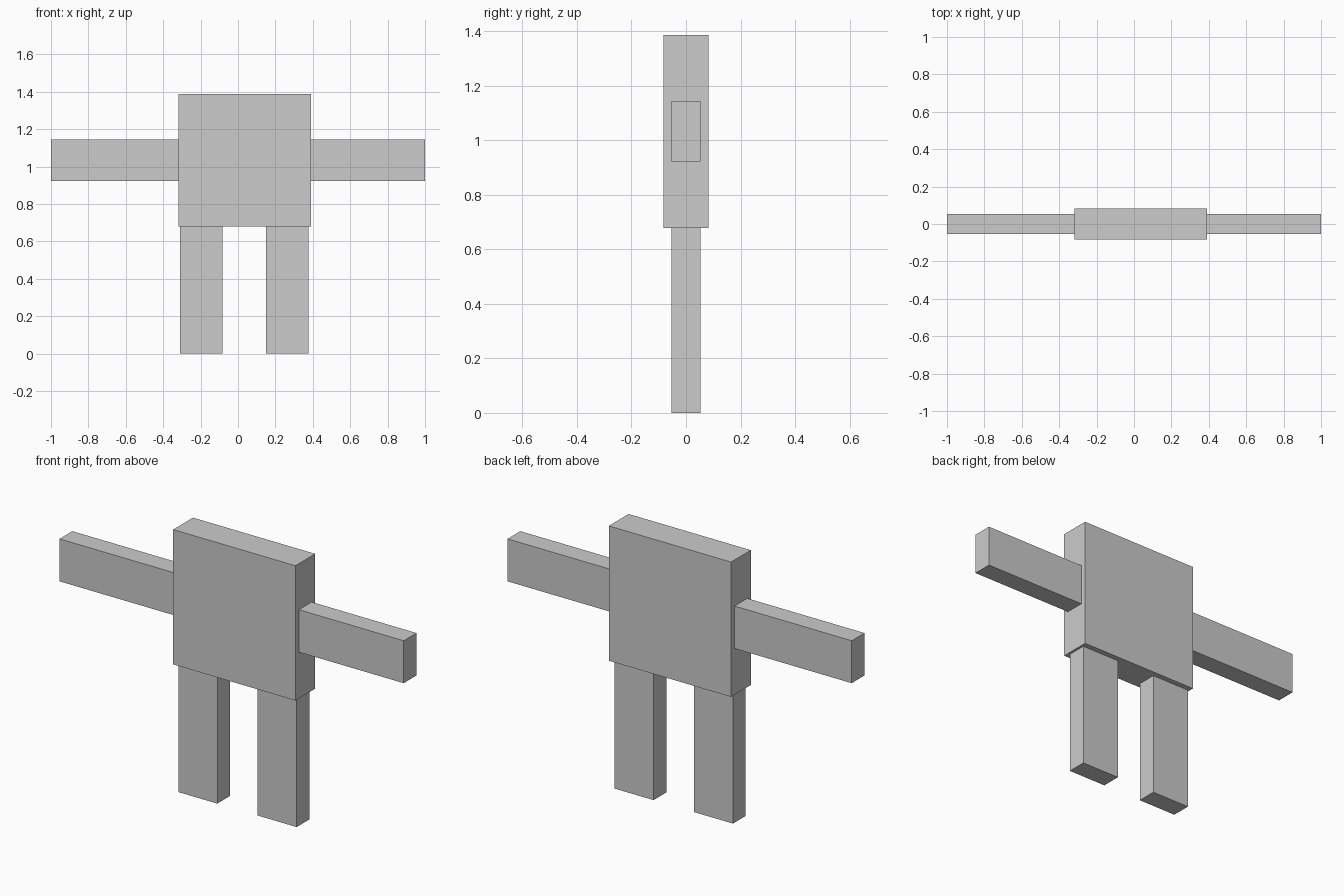
import bpy

if "Cube" in bpy.data.objects:
    bpy.data.objects.remove(bpy.data.objects["Cube"])


def box(name, x, y, z):
    """Axis-aligned box from (min, max) ranges, with scale baked into the mesh."""
    bpy.ops.mesh.primitive_cube_add(size=1)
    obj = bpy.context.object
    obj.name = name
    ranges = (x, y, z)
    obj.location = [(a + b) / 2 for a, b in ranges]
    for v in obj.data.vertices:
        v.co = [c * (b - a) for c, (a, b) in zip(v.co, ranges)]
    return obj


LIMB_Y = (-0.053, 0.053)
ARM_Z = (0.922, 1.145)
LEG_Z = (0.0, 0.679)

# Torso slab
TORSO_X = (-0.319, 0.391)
box("torso", TORSO_X, (-0.082, 0.082), (0.679, 1.387))

# Arms reach out from the torso sides
box("left_arm", (-1.0, TORSO_X[0]), LIMB_Y, ARM_Z)
box("right_arm", (TORSO_X[1], 1.0), LIMB_Y, ARM_Z)

# Legs stand under the torso
for name, x in (("left_leg", (-0.31, -0.083)), ("right_leg", (0.151, 0.378))):
    box(name, x, LIMB_Y, LEG_Z)
